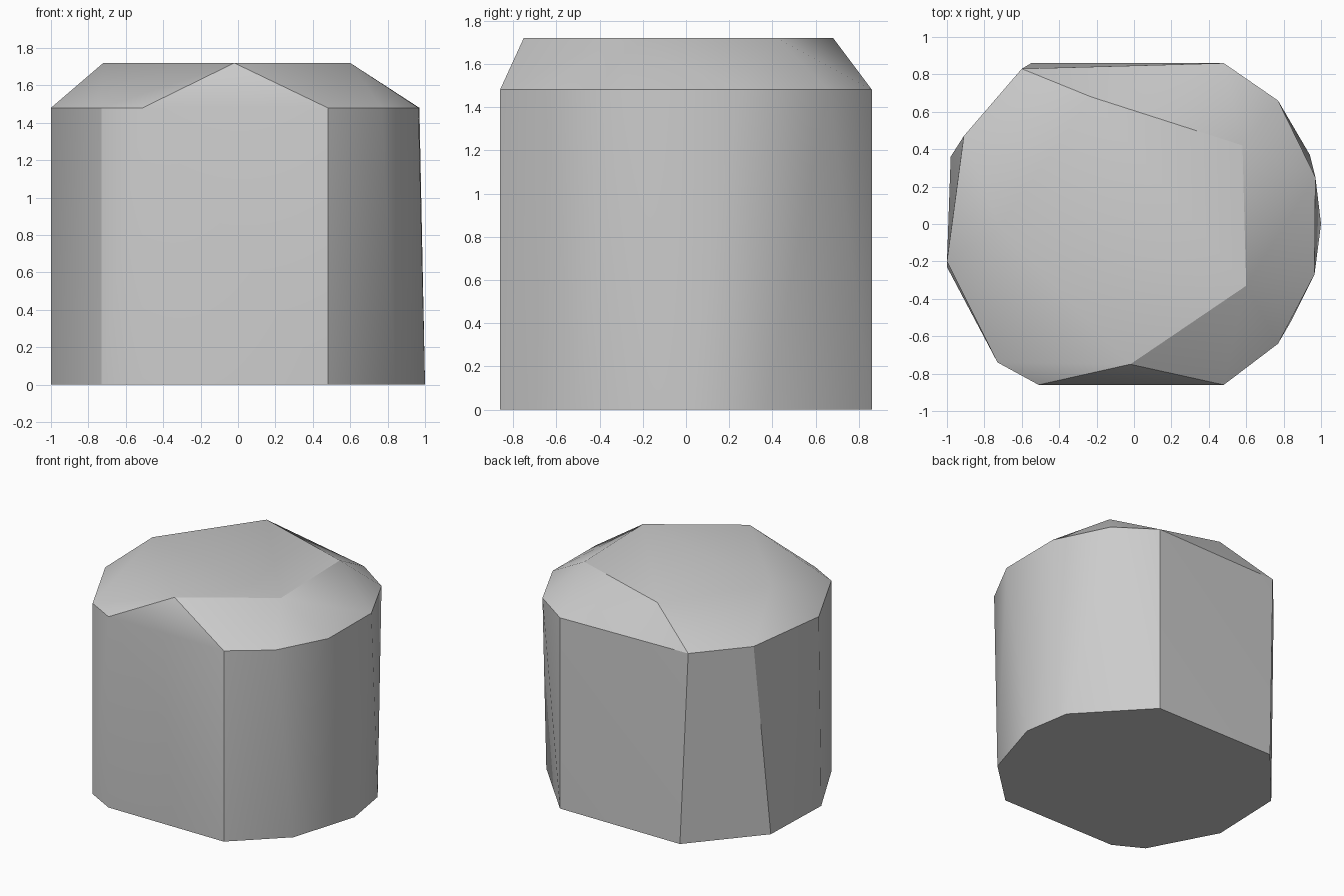
import bpy
import bmesh
import math

# Remove the default cube
cube = bpy.data.objects.get("Cube")
if cube:
    bpy.data.objects.remove(cube, do_unlink=True)

# Plain grey material
grey = bpy.data.materials.new("plain_grey")
grey.use_nodes = True
colour = (0.6, 0.6, 0.6, 1)
grey.diffuse_color = colour
grey.node_tree.nodes["Principled BSDF"].inputs["Base Color"].default_value = colour

# Irregular outlines of the block: base, shoulder and flat crown
base = [(-1, -.23), (-.73, -.74), (-.51, -.86), (.48, -.86), (.84, -.52),
        (1, 0), (.94, .37), (.48, .86), (-.55, .86), (-.98, .36)]
shoulder = [(-1, -.2), (-.73, -.74), (-.51, -.86), (.48, -.86), (.77, -.64),
            (.965, -.27), (.97, .25), (.77, .66), (.48, .86), (-.6, .83), (-.91, .47)]
crown = [(-.02, -.75), (.6, -.33), (.58, .42), (-.23, .68), (-.72, -.02)]


def hull_block(name, rings, material):
    """Wrap stacked outlines in one faceted solid."""
    bm = bmesh.new()
    for height, outline in rings:
        for x, y in outline:
            bm.verts.new((x, y, height))
    bmesh.ops.convex_hull(bm, input=bm.verts[:])
    loose = [v for v in bm.verts if not v.link_faces]
    bmesh.ops.delete(bm, geom=loose, context='VERTS')
    bmesh.ops.dissolve_limit(bm, angle_limit=math.radians(0.2),
                             verts=bm.verts[:], edges=bm.edges[:])
    bmesh.ops.recalc_face_normals(bm, faces=bm.faces[:])
    mesh = bpy.data.meshes.new(name)
    bm.to_mesh(mesh)
    bm.free()
    mesh.materials.append(material)
    obj = bpy.data.objects.new(name, mesh)
    bpy.context.collection.objects.link(obj)
    return obj


# Chamfered stone drum
block = hull_block("chamfered_block", [(0, base), (1.48, shoulder), (1.72, crown)], grey)

# Soft facets with the strong corners kept sharp
bpy.ops.object.select_all(action='DESELECT')
block.select_set(True)
bpy.context.view_layer.objects.active = block
bpy.ops.object.shade_smooth_by_angle(angle=math.radians(30))
